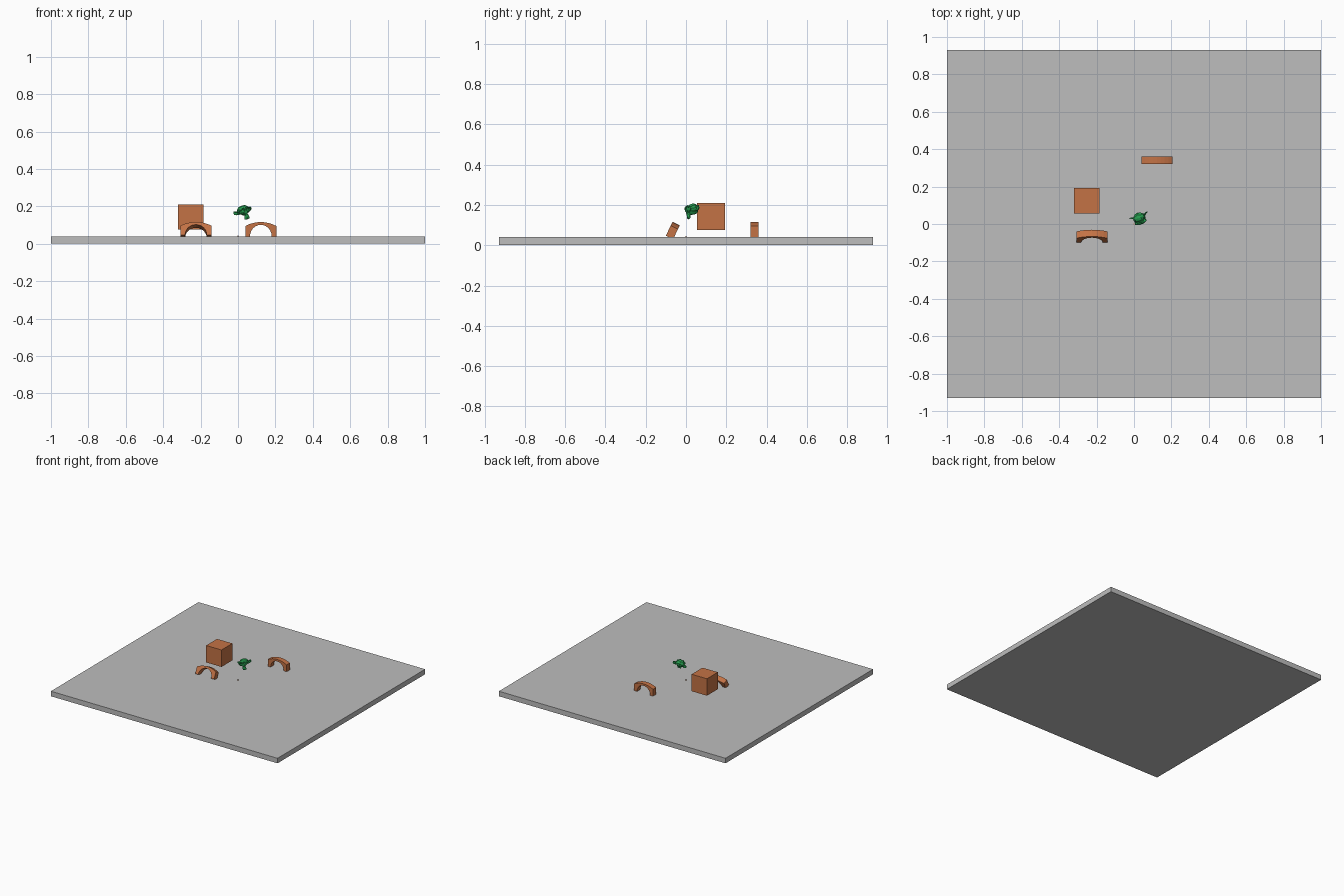
import bpy, bmesh, math
from mathutils import Vector, Euler

cube = bpy.data.objects.get("Cube")
if cube:
    bpy.data.objects.remove(cube, do_unlink=True)


def material(name, rgb):
    m = bpy.data.materials.new(name)
    m.use_nodes = True
    col = (*rgb, 1.0)
    m.diffuse_color = col
    m.node_tree.nodes["Principled BSDF"].inputs["Base Color"].default_value = col
    return m


GREY = material("floor_grey", (0.51, 0.51, 0.51))
CLAY = material("clay_orange", (0.55, 0.17, 0.06))
GREEN = material("leaf_green", (0.02, 0.35, 0.08))


def add_object(name, bm, mat):
    bmesh.ops.recalc_face_normals(bm, faces=bm.faces)
    mesh = bpy.data.meshes.new(name)
    bm.to_mesh(mesh)
    bm.free()
    mesh.materials.append(mat)
    ob = bpy.data.objects.new(name, mesh)
    bpy.context.collection.objects.link(ob)
    return ob


def box(name, size, centre, mat):
    bm = bmesh.new()
    bmesh.ops.create_cube(bm, size=1.0)
    bmesh.ops.scale(bm, vec=size, verts=bm.verts)
    ob = add_object(name, bm, mat)
    ob.location = centre
    return ob


def arch(name, location, tilt=0.0):
    """Bridge block: gently curved top, half-round opening, base at local z = 0."""
    half, shoulder, crown, depth = 0.083, 0.055, 0.076, 0.04
    radius, rise, steps = 0.058, 0.061, 12
    profile = [(-half, 0), (-half, shoulder)]
    for i in range(1, 8):
        t = -1 + 2 * i / 8
        profile.append((t * half, shoulder + (crown - shoulder) * (1 - t * t)))
    profile += [(half, shoulder), (half, 0)]
    for i in range(steps + 1):
        a = math.pi * i / steps
        profile.append((radius * math.cos(a), rise * math.sin(a)))
    bm = bmesh.new()
    face = bm.faces.new([bm.verts.new((x, -depth / 2, z)) for x, z in profile])
    ext = bmesh.ops.extrude_face_region(bm, geom=[face], use_keep_orig=True)
    moved = [g for g in ext["geom"] if isinstance(g, bmesh.types.BMVert)]
    bmesh.ops.translate(bm, vec=(0, depth, 0), verts=moved)
    ob = add_object(name, bm, CLAY)
    ob.location = location
    ob.rotation_euler.x = tilt
    return ob


# Floor slab, floating crate and the tiny marker block at the centre
box("floor_slab", (2.0, 1.86, 0.04), (0, 0, 0.02), GREY)
box("crate", (0.135, 0.137, 0.135), (-0.252, 0.124, 0.143), CLAY)
box("centre_marker", (0.006, 0.006, 0.006), (0, 0, 0.042), CLAY)

# One standing arch and one leaning backwards
arch("standing_arch", (0.122, 0.34, 0.04))
arch("leaning_arch", (-0.225, -0.082, 0.039), math.radians(-26))

# Monkey head, turned and tipped, centred by its bounds
bm = bmesh.new()
bmesh.ops.create_monkey(bm)
turn = Euler((0, math.radians(-17), math.radians(20))).to_matrix()
for v in bm.verts:
    v.co = turn @ v.co * 0.039
low = Vector([min(v.co[k] for v in bm.verts) for k in range(3)])
high = Vector([max(v.co[k] for v in bm.verts) for k in range(3)])
bmesh.ops.translate(bm, vec=-(low + high) / 2, verts=bm.verts)
mesh = bpy.data.meshes.new("monkey_head")
bm.to_mesh(mesh)
bm.free()
mesh.materials.append(GREEN)
head = bpy.data.objects.new("monkey_head", mesh)
bpy.context.collection.objects.link(head)
head.location = (0.023, 0.03, 0.168)
